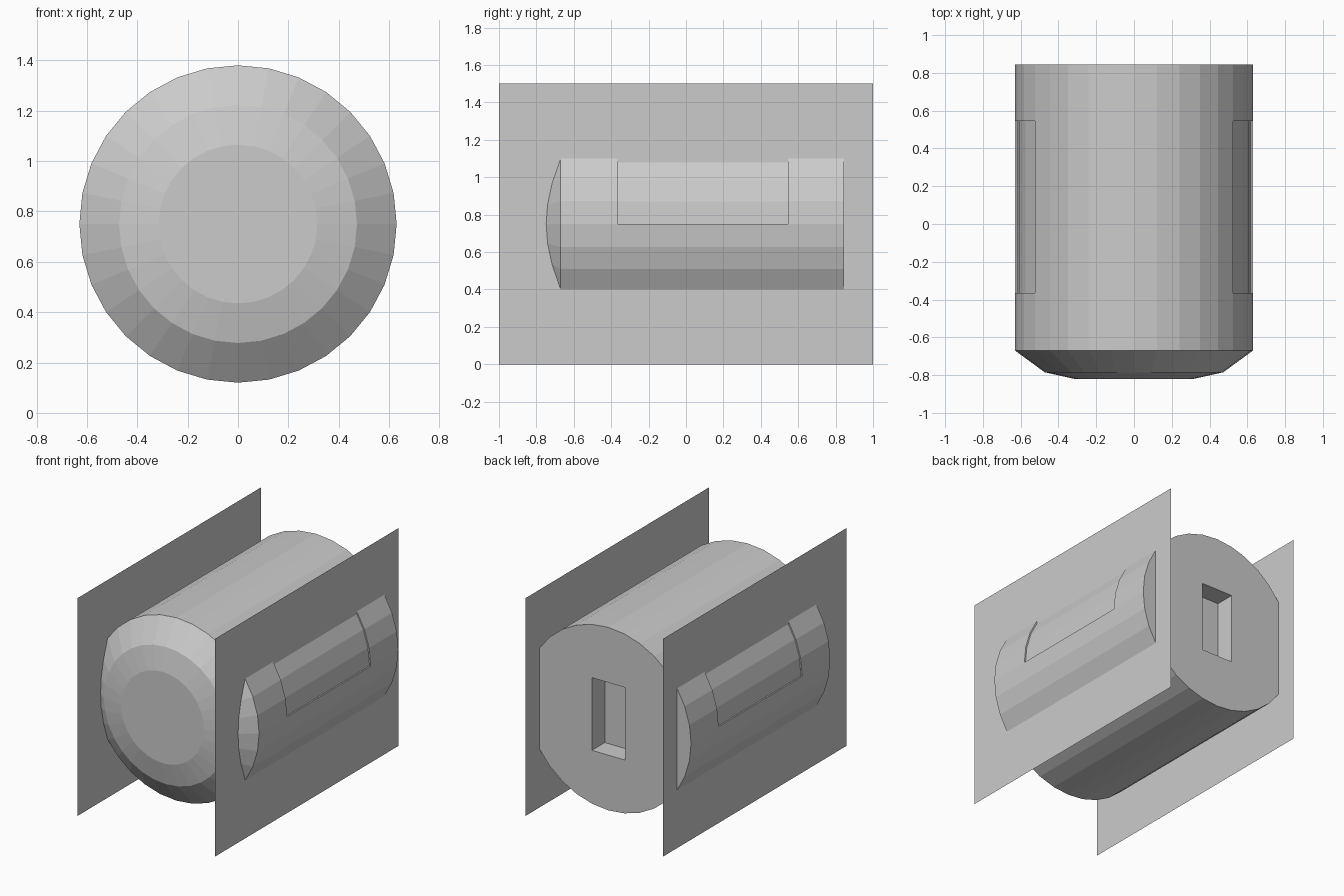
import bpy, bmesh, math

if "Cube" in bpy.data.objects:
    bpy.data.objects.remove(bpy.data.objects["Cube"])

R, CZ, N = 0.63, 0.75, 32
PLANE_X = R * math.sin(math.radians(56.25))


def finish(bm, name):
    me = bpy.data.meshes.new(name)
    bm.to_mesh(me)
    bm.free()
    ob = bpy.data.objects.new(name, me)
    bpy.context.collection.objects.link(ob)
    return ob


def polygon(name, pts):
    bm = bmesh.new()
    bm.faces.new([bm.verts.new(p) for p in pts])
    return finish(bm, name)


# Barrel body lofted from rings along y, with a stepped dome at the front
profile = [(-0.82, R * 0.5), (-0.785, R * 0.75), (-0.67, R),
           (-0.365, R), (0.545, R), (0.845, R)]
bm = bmesh.new()
rings = []
for y, r in profile:
    rings.append([bm.verts.new((r * math.cos(2 * math.pi * i / N), y,
                                CZ + r * math.sin(2 * math.pi * i / N)))
                  for i in range(N)])
bm.faces.new(rings[0])
bm.faces.new(rings[-1][::-1])
panels = [[], []]
for k in range(len(rings) - 1):
    a, b = rings[k], rings[k + 1]
    for i in range(N):
        j = (i + 1) % N
        f = bm.faces.new((a[i], b[i], b[j], a[j]))
        # upper side panels, from the widest line up to the side sheets
        if k == 3 and i < 3:
            panels[0].append(f)
        elif k == 3 and N // 2 - 3 <= i < N // 2:
            panels[1].append(f)
bmesh.ops.recalc_face_normals(bm, faces=bm.faces)

# Shallow sunken side panels
for faces in panels:
    res = bmesh.ops.extrude_face_region(bm, geom=faces)
    bmesh.ops.delete(bm, geom=faces, context='FACES')
    for v in res['geom']:
        if isinstance(v, bmesh.types.BMVert):
            v.co.x *= 0.985
            v.co.z = CZ + (v.co.z - CZ) * 0.985
bmesh.ops.recalc_face_normals(bm, faces=bm.faces)
body = finish(bm, "barrel_body")

# Rectangular socket in the back
bpy.ops.mesh.primitive_cube_add(size=1, location=(0, 0.845, CZ))
cutter = bpy.context.object
cutter.name = "socket_cutter"
cutter.scale = (0.25, 0.28, 0.5)
cutter.hide_render = True
mod = body.modifiers.new("socket", 'BOOLEAN')
mod.operation = 'DIFFERENCE'
mod.object = cutter
mod.solver = 'EXACT'
bpy.context.view_layer.objects.active = body
bpy.ops.object.modifier_apply(modifier=mod.name)
bpy.data.objects.remove(cutter)

# Flat-bottomed round plate on the nose
r = R * 0.5
low = math.asin(-0.1 / r)
angles = [low] + [2 * math.pi * i / N for i in range(-1, N // 2 + 2)] + [math.pi - low]
polygon("front_plate", [(r * math.cos(t), -0.822, CZ + r * math.sin(t)) for t in angles])

# Upright side sheets
for s, side in ((1, "right"), (-1, "left")):
    pts = [(s * PLANE_X, -1, 0), (s * PLANE_X, 1, 0),
           (s * PLANE_X, 1, 1.5), (s * PLANE_X, -1, 1.5)]
    polygon("side_sheet_" + side, pts if s > 0 else pts[::-1])
